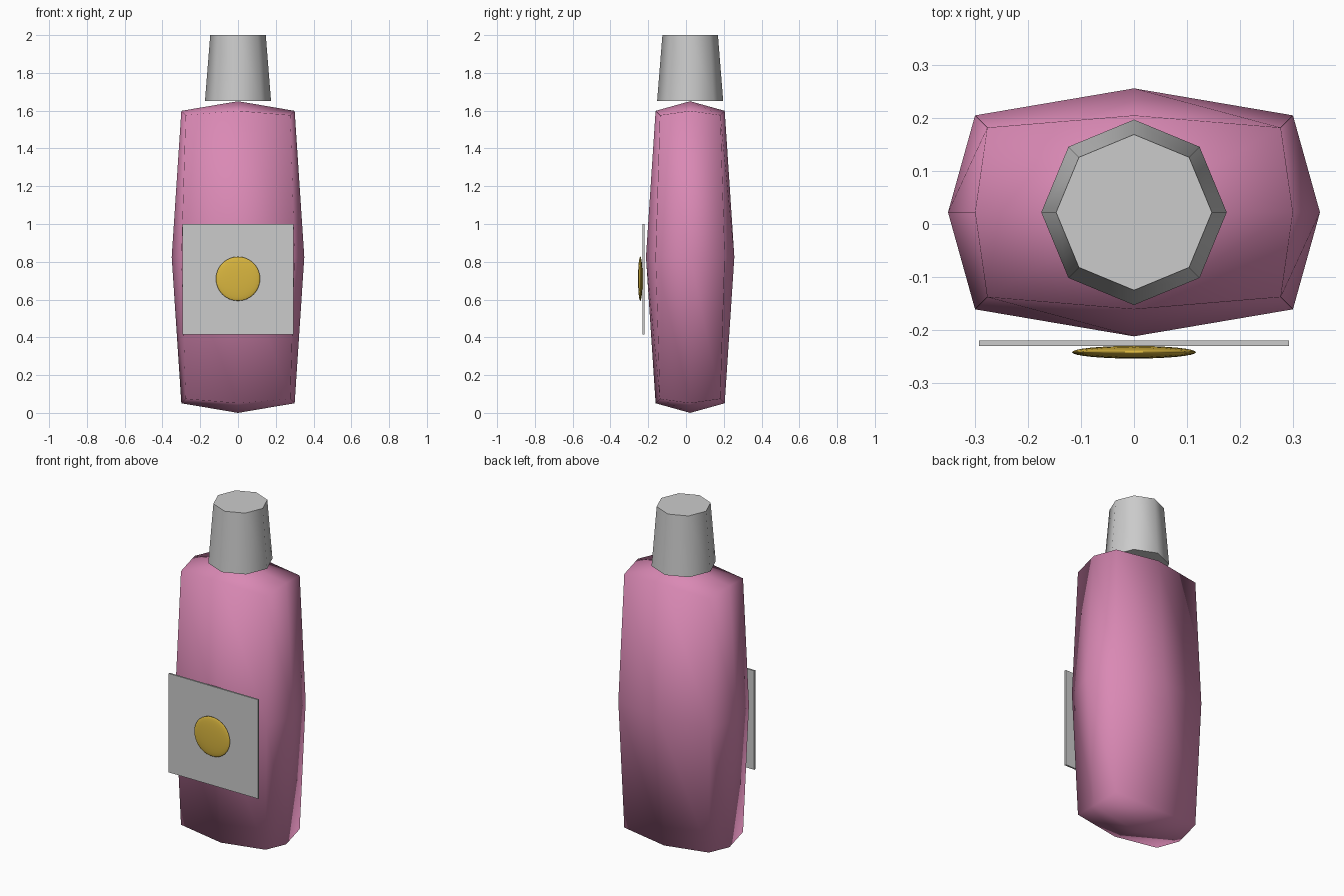
import bpy, bmesh, math

if "Cube" in bpy.data.objects:
    bpy.data.objects.remove(bpy.data.objects["Cube"])

CY = 0.022  # depth centre of the bottle


def material(name, colour):
    m = bpy.data.materials.new(name)
    m.diffuse_color = (*colour, 1)
    m.use_nodes = True
    m.node_tree.nodes["Principled BSDF"].inputs["Base Color"].default_value = m.diffuse_color
    return m


def finish(name, smooth_angle=None, mat=None):
    ob = bpy.context.object
    ob.name = name
    bpy.ops.object.transform_apply(location=False, rotation=True, scale=True)
    if smooth_angle:
        bpy.ops.object.shade_smooth_by_angle(angle=math.radians(smooth_angle))
    if mat:
        ob.data.materials.append(mat)
    return ob


pink = material("pink", (0.70, 0.25, 0.46))
gold = material("gold", (0.70, 0.47, 0.05))

# bottle: once-subdivided box, edges and corners pulled in so each face bulges
half = (0.351, 0.234, 0.825)
inset = {1: 0.0, 2: 0.051, 3: 0.074}
bm = bmesh.new()
bmesh.ops.create_cube(bm, size=2)
bmesh.ops.subdivide_edges(bm, edges=bm.edges[:], cuts=1, use_grid_fill=True)
for v in bm.verts:
    signs = [round(c) for c in v.co]
    pull = inset[sum(abs(s) for s in signs)]
    v.co = [s * (h - pull) for s, h in zip(signs, half)]
for f in bm.faces:
    f.smooth = True
mesh = bpy.data.meshes.new("bottle_body")
bm.to_mesh(mesh)
bm.free()
mesh.materials.append(pink)
body = bpy.data.objects.new("bottle_body", mesh)
body.location = (0, CY, 0.825)
bpy.context.collection.objects.link(body)

# cap: tapered octagon
bpy.ops.mesh.primitive_cone_add(vertices=8, radius1=0.175, radius2=0.147,
                                depth=0.35, location=(0, CY, 1.825))
finish("cap", 50)

# label plate on the front
bpy.ops.mesh.primitive_cube_add(size=1, location=(0, -0.225, 0.708))
bpy.context.object.scale = (0.586, 0.01, 0.586)
finish("label_plate")

# flattened gold medallion
bpy.ops.mesh.primitive_uv_sphere_add(segments=32, ring_count=16, radius=1,
                                     location=(0, -0.242, 0.71))
bpy.context.object.scale = (0.117, 0.012, 0.117)
finish("medallion", 40, gold)
